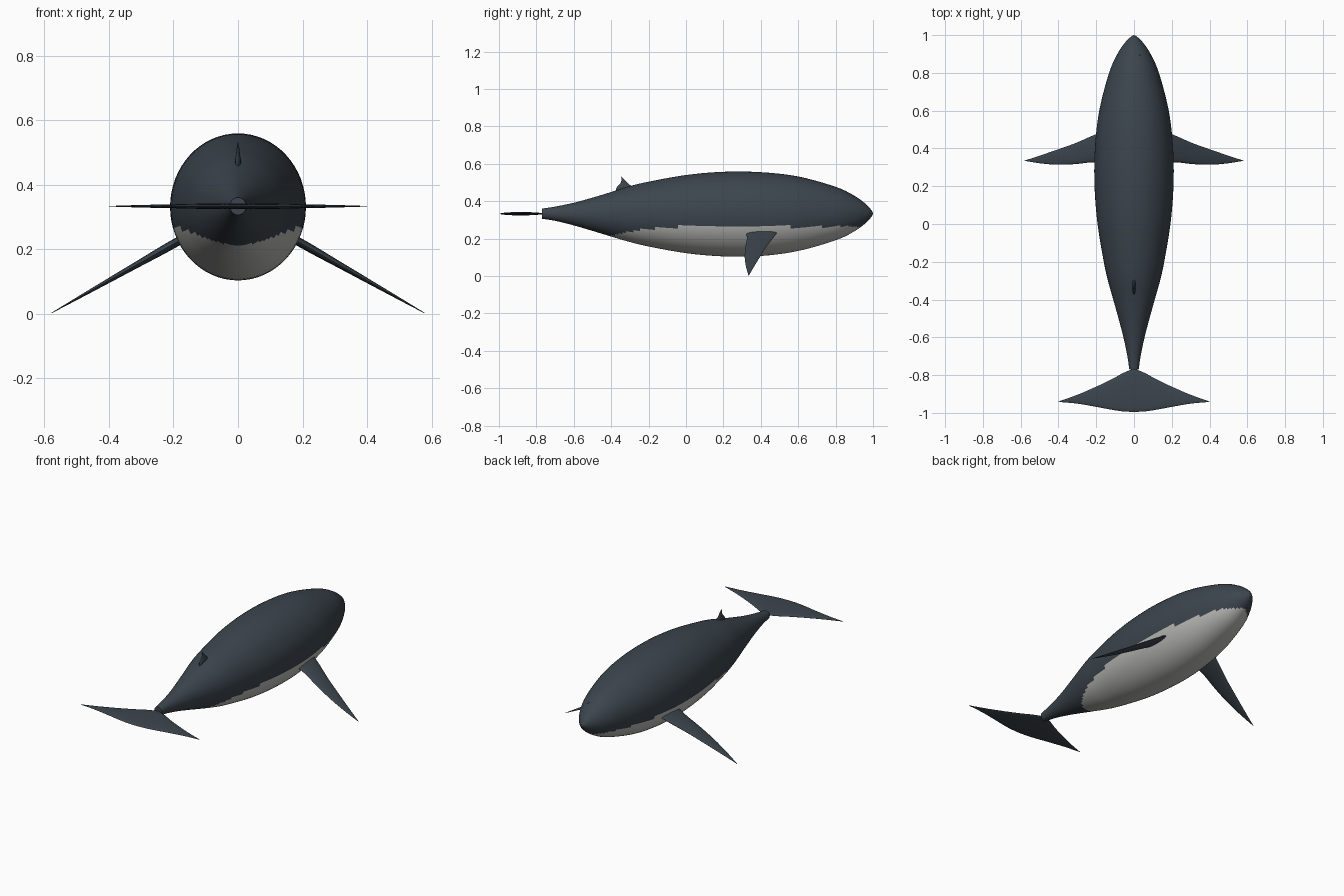
import bpy, bmesh, math
from mathutils import Vector

if "Cube" in bpy.data.objects:
    bpy.data.objects.remove(bpy.data.objects["Cube"])


def material(name, rgb):
    m = bpy.data.materials.new(name)
    m.diffuse_color = (*rgb, 1)
    m.use_nodes = True
    m.node_tree.nodes["Principled BSDF"].inputs["Base Color"].default_value = m.diffuse_color
    return m


dark = material("dark_skin", (0.045, 0.06, 0.075))
pale = material("pale_belly", (0.50, 0.50, 0.48))


def spline(pts, steps):
    """Catmull-Rom through a list of tuples."""
    p = [Vector(q) for q in pts]
    p = [2 * p[0] - p[1]] + p + [2 * p[-1] - p[-2]]
    out = []
    for i in range(1, len(p) - 2):
        a, b, c, d = p[i - 1:i + 3]
        for k in range(steps):
            t = k / steps
            out.append(0.5 * (2 * b + (c - a) * t + (2 * a - 5 * b + 4 * c - d) * t * t
                              + (3 * b - a - 3 * c + d) * t ** 3))
    return out + [p[-2]]


def loft(name, rings, mats):
    bm = bmesh.new()
    rows = [[bm.verts.new(v) for v in r] for r in rings]
    n = len(rows[0])
    for a, b in zip(rows, rows[1:]):
        for i in range(n):
            j = (i + 1) % n
            bm.faces.new((a[i], a[j], b[j], b[i]))
    bm.faces.new(rows[0])
    bm.faces.new(rows[-1][::-1])
    bmesh.ops.recalc_face_normals(bm, faces=bm.faces)
    me = bpy.data.meshes.new(name)
    bm.to_mesh(me)
    bm.free()
    for m in mats:
        me.materials.append(m)
    ob = bpy.data.objects.new(name, me)
    bpy.context.collection.objects.link(ob)
    bpy.ops.object.select_all(action='DESELECT')
    ob.select_set(True)
    bpy.context.view_layer.objects.active = ob
    bpy.ops.object.shade_smooth_by_angle(angle=math.radians(40))
    return ob


# Body: y, half width, centre z
profile = [(-0.77, 0.025, 0.333), (-0.70, 0.035, 0.333), (-0.60, 0.056, 0.331),
           (-0.50, 0.082, 0.330), (-0.40, 0.110, 0.330), (-0.30, 0.138, 0.331),
           (-0.20, 0.160, 0.331), (0.0, 0.193, 0.331), (0.2, 0.209, 0.331),
           (0.4, 0.207, 0.331), (0.6, 0.184, 0.333), (0.8, 0.132, 0.334),
           (0.9, 0.088, 0.334), (0.96, 0.048, 0.334), (0.99, 0.018, 0.334), (1.0, 0.001, 0.334)]
rings = []
for y, w, z in spline(profile, 5):
    rings.append([(w * math.cos(a), y, z + 1.082 * w * math.sin(a))
                  for a in (2 * math.pi * i / 64 for i in range(64))])
body = loft("body", rings, [dark, pale])

# Pale belly patch
for f in body.data.polygons:
    c = f.center
    limit = 0.264 - 0.3 * min(c.y, 0) ** 2
    if c.z < limit and -0.42 < c.y < 0.96:
        f.material_index = 1


def fin(name, stations, place):
    """Stations: span, leading y, trailing y, half thickness."""
    rings = []
    for s, lead, trail, th in spline(stations, 4):
        mid, half = (lead + trail) / 2, (lead - trail) / 2
        rings.append([place(s, mid + half * math.cos(a), th * math.sin(a))
                      for a in (2 * math.pi * i / 20 for i in range(20))])
    return loft(name, rings, [dark])


# Flippers, swept down and out
flipper = [(0.0, 0.49, 0.32, 0.013), (0.07, 0.465, 0.326, 0.013), (0.17, 0.427, 0.317, 0.010),
           (0.28, 0.393, 0.314, 0.007), (0.38, 0.363, 0.321, 0.004), (0.475, 0.336, 0.334, 0.0008)]
ang = math.atan2(0.235, 0.415)
ca, sa = math.cos(ang), math.sin(ang)
# Flukes, horizontal
fluke = [(0.0, -0.765, -0.995, 0.009), (0.06, -0.79, -0.992, 0.009), (0.12, -0.823, -0.983, 0.008),
         (0.20, -0.861, -0.968, 0.006), (0.30, -0.904, -0.951, 0.004), (0.40, -0.940, -0.942, 0.0008)]
for side, s in (("right", 1), ("left", -1)):
    fin("flipper_" + side, flipper,
        lambda d, y, t: (s * (0.165 + d * ca + t * sa), y, 0.236 - d * sa + t * ca))
    fin("fluke_" + side, fluke, lambda d, y, t: (s * d, y, 0.333 + t))

# Dorsal fin
fin("dorsal_fin", [(0.455, -0.27, -0.375, 0.009), (0.475, -0.288, -0.37, 0.009),
                   (0.495, -0.308, -0.352, 0.006), (0.512, -0.325, -0.345, 0.004),
                   (0.531, -0.345, -0.347, 0.001)],
    lambda d, y, t: (t, y, d))

# Blowhole bump, off centre
bpy.ops.mesh.primitive_uv_sphere_add(segments=16, ring_count=8, radius=0.006,
                                     location=(0.03, 0.895, 0.423))
blow = bpy.context.object
blow.name = "blowhole"
blow.data.materials.append(dark)
bpy.ops.object.shade_smooth_by_angle()
